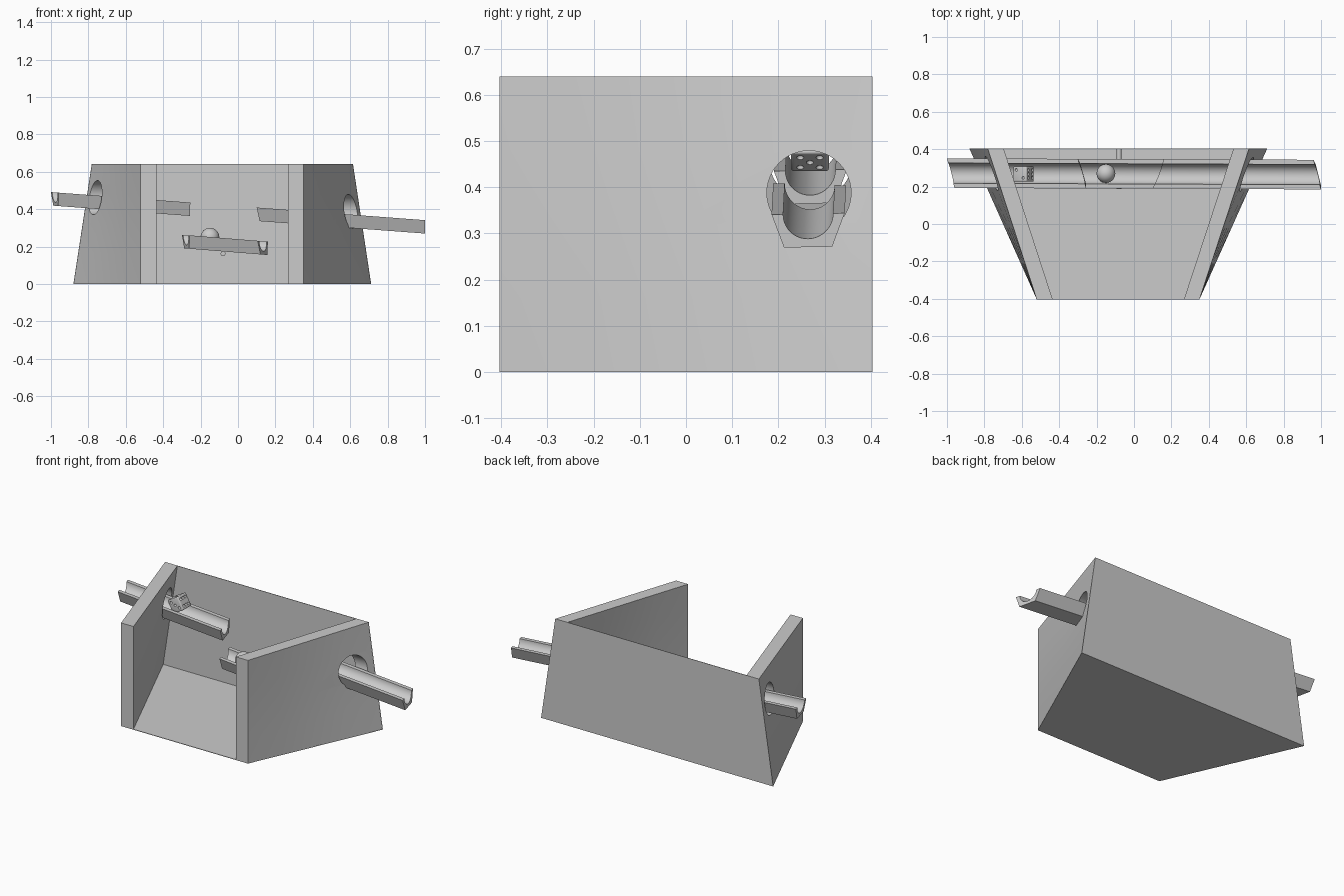
import bpy, bmesh, math
from mathutils import Vector, Matrix

if "Cube" in bpy.data.objects:
    bpy.data.objects.remove(bpy.data.objects["Cube"])

H, YF, YB = 0.64, -0.403, 0.403


def mesh_object(name, bm):
    bmesh.ops.recalc_face_normals(bm, faces=bm.faces[:])
    me = bpy.data.meshes.new(name)
    bm.to_mesh(me)
    bm.free()
    ob = bpy.data.objects.new(name, me)
    bpy.context.collection.objects.link(ob)
    return ob


def smooth(ob, deg=35):
    bpy.ops.object.select_all(action='DESELECT')
    ob.select_set(True)
    bpy.context.view_layer.objects.active = ob
    bpy.ops.object.shade_smooth_by_angle(angle=math.radians(deg))


def loft(name, a, b, cuts=0):
    """Solid between two matching outlines."""
    bm = bmesh.new()
    va = [bm.verts.new(p) for p in a]
    vb = [bm.verts.new(p) for p in b]
    n = len(a)
    bm.faces.new(va)
    bm.faces.new(vb[::-1])
    for i in range(n):
        j = (i + 1) % n
        bm.faces.new((va[i], vb[i], vb[j], va[j]))
    if cuts:
        bmesh.ops.subdivide_edges(bm, edges=bm.edges[:], cuts=cuts, use_grid_fill=True)
    return mesh_object(name, bm)


def cut(ob, cutter):
    mod = ob.modifiers.new("cut", 'BOOLEAN')
    mod.operation, mod.object, mod.solver = 'DIFFERENCE', cutter, 'EXACT'
    bpy.ops.object.select_all(action='DESELECT')
    ob.select_set(True)
    bpy.context.view_layer.objects.active = ob
    bpy.ops.object.modifier_apply(modifier=mod.name)
    bpy.data.objects.remove(cutter)


def rod(name, r, start, end, segs):
    d = Vector(end) - Vector(start)
    m = Matrix.Translation((Vector(start) + Vector(end)) / 2) @ d.to_track_quat('Z', 'Y').to_matrix().to_4x4()
    bm = bmesh.new()
    bmesh.ops.create_cone(bm, cap_ends=True, segments=segs, radius1=r, radius2=r, depth=d.length, matrix=m)
    return mesh_object(name, bm)


# Side walls: upright front edge, back edge leaning inward, round hole for the track
def side_wall(name, front, back_low, back_top, t, hole):
    low = [(front, YF, 0), (front + t, YF, 0), (back_low + t, YB, 0), (back_low, YB, 0)]
    top = [(front, YF, H), (front + t, YF, H), (back_top + t, YB, H), (back_top, YB, H)]
    ob = loft(name, low, top, cuts=3)
    x, y, z = hole
    cut(ob, rod(name + "_hole", 0.091, (x - 0.25, y, z), (x + 0.25, y, z), 48))
    smooth(ob)


side_wall("left_wall", -0.52, -0.88, -0.782, 0.085, (-0.74, 0.27, 0.462))
side_wall("right_wall", 0.35, 0.712, 0.615, -0.083, (0.58, 0.266, 0.388))

# Thin back panel and floor
back = [(-0.88, 0), (0.712, 0), (0.615, H), (-0.782, H)]
loft("back_panel", [(x, YB, z) for x, z in back], [(x, YB - 0.003, z) for x, z in back])
floor = [(-0.52, YF), (0.35, YF), (0.712, YB), (-0.88, YB)]
loft("floor", [(x, y, 0) for x, y in floor], [(x, y, 0.003) for x, y in floor])


# Grooved tracks: (y offset, depth) profile with half-round channel and skewed ends
R = 0.054
PROFILE = [(-0.079, 0), (-0.052, -0.072), (0.052, -0.072), (0.079, 0)]
PROFILE += [(R * math.cos(a), -R * math.sin(a)) for a in [math.pi * i / 20 for i in range(21)]]


def track(name, left, right, z0, slope):
    """left / right are (front x, back x) of each end."""
    def ring(end):
        pts = []
        for dy, dz in PROFILE:
            f = (dy + 0.079) / 0.158
            x = end[0] + (end[1] - end[0]) * f
            pts.append((x + slope * -dz * -1, 0.268 - 0.004 * x + dy, z0 + slope * x + dz))
        return pts
    smooth(loft(name, ring(left), ring(right)))


track("upper_track", (-0.96, -1.0), (-0.255, -0.30), 0.416, -0.075)
track("pivot_track", (-0.26, -0.30), (0.105, 0.16), 0.239, -0.08)
track("lower_track", (0.10, 0.16), (1.0, 0.96), 0.416, -0.075)

# Pivot peg under the middle track
smooth(rod("pivot_peg", 0.013, (-0.08, 0.188, 0.162), (-0.08, YB, 0.162), 24))

# Ball resting in the middle track
bm = bmesh.new()
bmesh.ops.create_uvsphere(bm, u_segments=32, v_segments=16, radius=0.05,
                          matrix=Matrix.Translation((-0.15, 0.27, 0.25)))
smooth(mesh_object("ball", bm))

# Tumbling die with dimpled pips
S = 0.041
pose = Matrix.Translation((-0.59, 0.268, 0.489)) @ Matrix.Rotation(math.radians(60), 4, 'Y')
bm = bmesh.new()
bmesh.ops.create_cube(bm, size=2 * S)
bmesh.ops.bevel(bm, geom=bm.edges[:], offset=0.006, segments=3, profile=0.5, affect='EDGES')
bm.transform(pose)
die = mesh_object("die", bm)

diag = [(-1, -1), (1, 1)]
corners = diag + [(-1, 1), (1, -1)]
pips = {(1, 0, 0): corners + [(0, 0)], (-1, 0, 0): diag,
        (0, 0, 1): corners + [(-1, 0), (1, 0)], (0, 0, -1): [(0, 0)],
        (0, -1, 0): diag + [(0, 0)], (0, 1, 0): corners}
bm = bmesh.new()
for n, spots in pips.items():
    n = Vector(n)
    u = Vector((1, 0, 0)) if n.x == 0 else Vector((0, 1, 0))
    v = n.cross(u)
    for a, b in spots:
        p = pose @ (n * S + (u * a + v * b) * 0.021)
        bmesh.ops.create_uvsphere(bm, u_segments=16, v_segments=8, radius=0.008,
                                  matrix=Matrix.Translation(p))
cut(die, mesh_object("pip_cutter", bm))
smooth(die)
